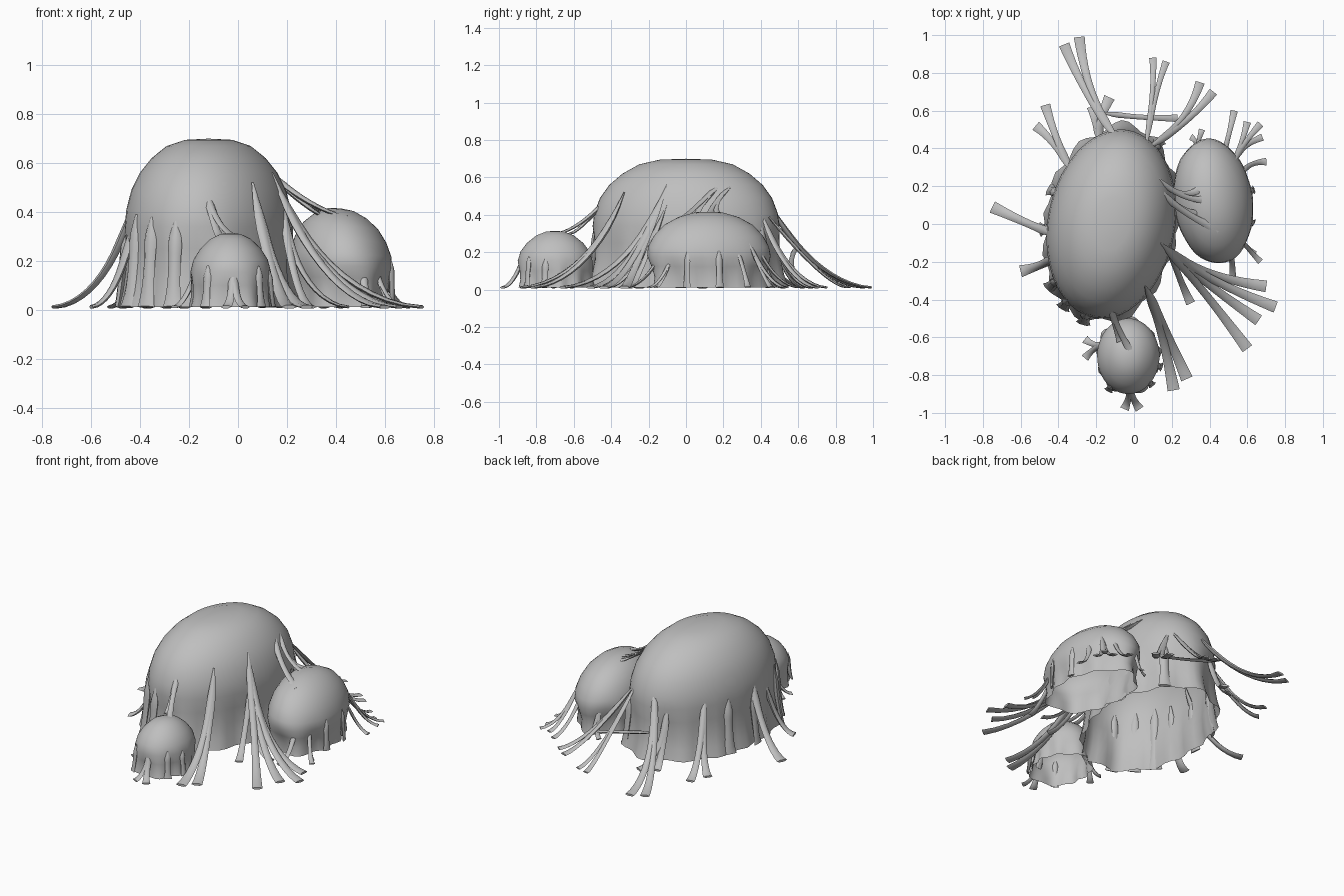
import bpy, bmesh, random
from math import sin, cos, pi, radians
from mathutils import Vector

random.seed(4)
if "Cube" in bpy.data.objects:
    bpy.data.objects.remove(bpy.data.objects["Cube"], do_unlink=True)

GREY = (0.52, 0.52, 0.52, 1)
mat = bpy.data.materials.new("stone grey")
mat.use_nodes = True
mat.diffuse_color = GREY
mat.node_tree.nodes["Principled BSDF"].inputs["Base Color"].default_value = GREY


def finish(bm, name):
    bmesh.ops.recalc_face_normals(bm, faces=bm.faces)
    mesh = bpy.data.meshes.new(name)
    bm.to_mesh(mesh)
    bm.free()
    mesh.materials.append(mat)
    obj = bpy.data.objects.new(name, mesh)
    bpy.context.collection.objects.link(obj)
    bpy.ops.object.select_all(action="DESELECT")
    obj.select_set(True)
    bpy.context.view_layer.objects.active = obj
    bpy.ops.object.shade_smooth_by_angle(angle=radians(50))
    return obj


# Domes: a rounded cap over an open skirt with draped folds
def dome(name, centre, rx, ry, shear, tilt, profile, ripple, folds, segs=60):
    bm = bmesh.new()
    top = profile[0][1]
    apex = bm.verts.new((centre[0], centre[1], top))
    prev = None
    for r, z in profile[1:]:
        low = max(0, 1 - z / (0.5 * top)) * ripple
        ring = []
        for i in range(segs):
            a = 2 * pi * i / segs
            k = r + low * (sin(folds * a + 2 * sin(2 * a)) + 0.4 * sin(5 * a + 1))
            x, y = rx * k * cos(a), ry * k * sin(a)
            lift = tilt * x * min(1, z / top)
            ring.append(bm.verts.new((centre[0] + x + shear * y, centre[1] + y, z + lift)))
        for i in range(segs):
            j = (i + 1) % segs
            if prev:
                bm.faces.new((prev[i], ring[i], ring[j], prev[j]))
            else:
                bm.faces.new((apex, ring[i], ring[j]))
        prev = ring
    return finish(bm, name)


# Strands: flattened tubes that grow out of a dome and sag to the ground
def strand(bm, start, via, tip, width=0.05, end_z=0.012, sag=1.7, steps=12, sides=6):
    def at(t):
        p = [(1 - t) ** 2 * s + 2 * t * (1 - t) * v + t * t * e
             for s, v, e in zip(start[:2], via, tip)]
        return Vector((*p, end_z + (start[2] - end_z) * (1 - t) ** sag))
    rings = []
    for n in range(steps + 1):
        t = n / steps
        tan = (at(min(1, t + 0.02)) - at(max(0, t - 0.02))).normalized()
        side = tan.cross(Vector((0, 0, 1))).normalized()
        up = side.cross(tan)
        grow = min(1, 0.15 + 4 * t)
        w = width * (0.65 + 1.4 * (t - 0.5) ** 2) * grow
        h = width * (0.55 - 0.3 * t) * grow
        rings.append([bm.verts.new(at(t) + side * cos(2 * pi * k / sides) * w / 2
                                   + up * sin(2 * pi * k / sides) * h / 2)
                      for k in range(sides)])
    for a, b in zip(rings, rings[1:]):
        for k in range(sides):
            m = (k + 1) % sides
            bm.faces.new((a[k], a[m], b[m], b[k]))
    bm.faces.new(rings[0])
    bm.faces.new(rings[-1])


def fan(name, start, via, tips, width=0.05, **kw):
    bm = bmesh.new()
    for tip in tips:
        strand(bm, start, via, tip, width, **kw)
    finish(bm, name)


# Short straps lying on a skirt
def straps(name, centre, rx, ry, shear, top, angles, reach, width):
    bm = bmesh.new()
    for deg in angles:
        a = radians(deg)
        def pos(k):
            y = ry * k * sin(a)
            return centre[0] + rx * k * cos(a) + shear * y, centre[1] + y
        strand(bm, (*pos(0.99), top * random.uniform(0.9, 1.1)), pos(1.02),
               pos(reach * random.uniform(0.98, 1.02)), width, sag=1.2)
    finish(bm, name)


MAIN, SIDE, FRONT = (-0.12, 0.0), (0.42, 0.12), (-0.03, -0.7)
dome("main_dome", MAIN, 0.34, 0.5, 0.1, 0,
     [(0, .70), (.28, .695), (.5, .67), (.68, .62), (.82, .56), (.92, .49), (.98, .41),
      (1, .34), (.985, .25), (.985, .16), (1.01, .08), (1.05, .012)], 0.042, 13)
dome("side_dome", SIDE, 0.21, 0.33, -0.08, -0.12,
     [(0, .415), (.25, .41), (.5, .385), (.72, .345), (.88, .29), (.98, .23), (1, .18),
      (.95, .13), (.9, .07), (.92, .012)], 0.05, 9)
dome("front_dome", FRONT, 0.165, 0.2, 0, 0,
     [(0, .315), (.25, .31), (.5, .29), (.75, .25), (.92, .205), (1, .155),
      (.97, .1), (.96, .05), (1, .012)], 0.06, 9)

# Long strands of the main dome
fan("left_strand", (-0.43, -0.05, .44), (-0.52, -0.02), [(-0.75, 0.09)], 0.065)
fan("left_front_strand", (-0.43, -0.18, .36), (-0.48, -0.22), [(-0.6, -0.25)], 0.065)
fan("back_left_strands", (-0.33, 0.28, .42), (-0.41, 0.43), [(-0.47, 0.63), (-0.52, 0.52)], 0.055)
fan("back_long_strands", (-0.08, 0.44, .47), (-0.25, 0.65), [(-0.29, 0.99), (-0.37, 0.95)], 0.058)
fan("back_strands", (0.06, 0.4, .44), (0.11, 0.7), [(0.1, 0.88), (0.17, 0.86)], 0.04)
fan("back_right_strands", (0.07, 0.4, .42), (0.28, 0.52), [(0.35, 0.75), (0.42, 0.7)], 0.05)
fan("back_bridge", (-0.17, 0.59, .23), (0, 0.56), [(0.23, 0.56)], 0.04, end_z=0.12, sag=1)
fan("back_stubs", (-0.18, 0.45, .35), (-0.2, 0.52), [(-0.22, 0.62), (-0.13, 0.67)], 0.06)
fan("right_front_strands", (0.14, -0.1, .56), (0.32, -0.28),
    [(0.7, -0.33), (0.75, -0.44), (0.66, -0.51), (0.6, -0.66)], 0.062)
fan("right_wall_strands", (0.18, -0.1, .46), (0.22, -0.25), [(0.3, -0.42), (0.45, -0.3)], 0.05)
fan("front_strands", (0.06, -0.33, .52), (0.14, -0.5), [(0.21, -0.88), (0.28, -0.82)], 0.065)

# Bridges from the main dome to the smaller ones
fan("front_bridge", (-0.14, -0.38, .53), (-0.1, -0.55), [(0, -0.7), (-0.07, -0.62)], 0.045, end_z=.3)
fan("side_bridge_low", (0.11, 0.2, .58), (0.25, 0.05), [(0.45, -0.03), (0.36, 0.05)], 0.05,
    end_z=.38, sag=1.4)
fan("side_bridge_high", (0.12, 0.25, .56), (0.24, 0.12), [(0.38, 0.13), (0.34, 0.18)], 0.04,
    end_z=.405, sag=1.4)

# Strands of the side dome
fan("side_back_strand", (0.47, 0.36, .28), (0.5, 0.45), [(0.53, 0.6)], 0.04)
fan("side_corner_strands", (0.53, 0.33, .27), (0.57, 0.42), [(0.6, 0.54), (0.67, 0.53), (0.68, 0.46)], 0.04)
fan("side_left_strand", (0.57, 0.27, .23), (0.61, 0.33), [(0.7, 0.33)], 0.04)
fan("side_stubs", (0.33, 0.38, .28), (0.34, 0.44), [(0.36, 0.5), (0.3, 0.46)], 0.035)
fan("side_front_strands", (0.55, -0.06, .22), (0.59, -0.12), [(0.67, -0.2), (0.64, -0.16)], 0.035)
fan("side_front_stub", (0.5, -0.12, .22), (0.53, -0.2), [(0.52, -0.32)], 0.045)

# Strands of the front dome
fan("front_dome_strands", (-0.02, -0.86, .2), (-0.02, -0.91), [(-0.05, -0.98), (0.03, -0.98)], 0.05)
fan("front_dome_side_strands", (-0.16, -0.64, .18), (-0.21, -0.65), [(-0.26, -0.61), (-0.26, -0.71)], 0.045)

# Straps on the skirts
straps("main_straps", MAIN, 0.34, 0.5, 0.1, .36, [55, 160, 183, 218, 235, 255], 1.1, 0.08)
straps("side_straps", SIDE, 0.21, 0.33, -0.08, .22, [-20, 10], 1.04, 0.05)
straps("front_straps", FRONT, 0.165, 0.2, 0, .17, [-125, -45, -15], 1.1, 0.05)
